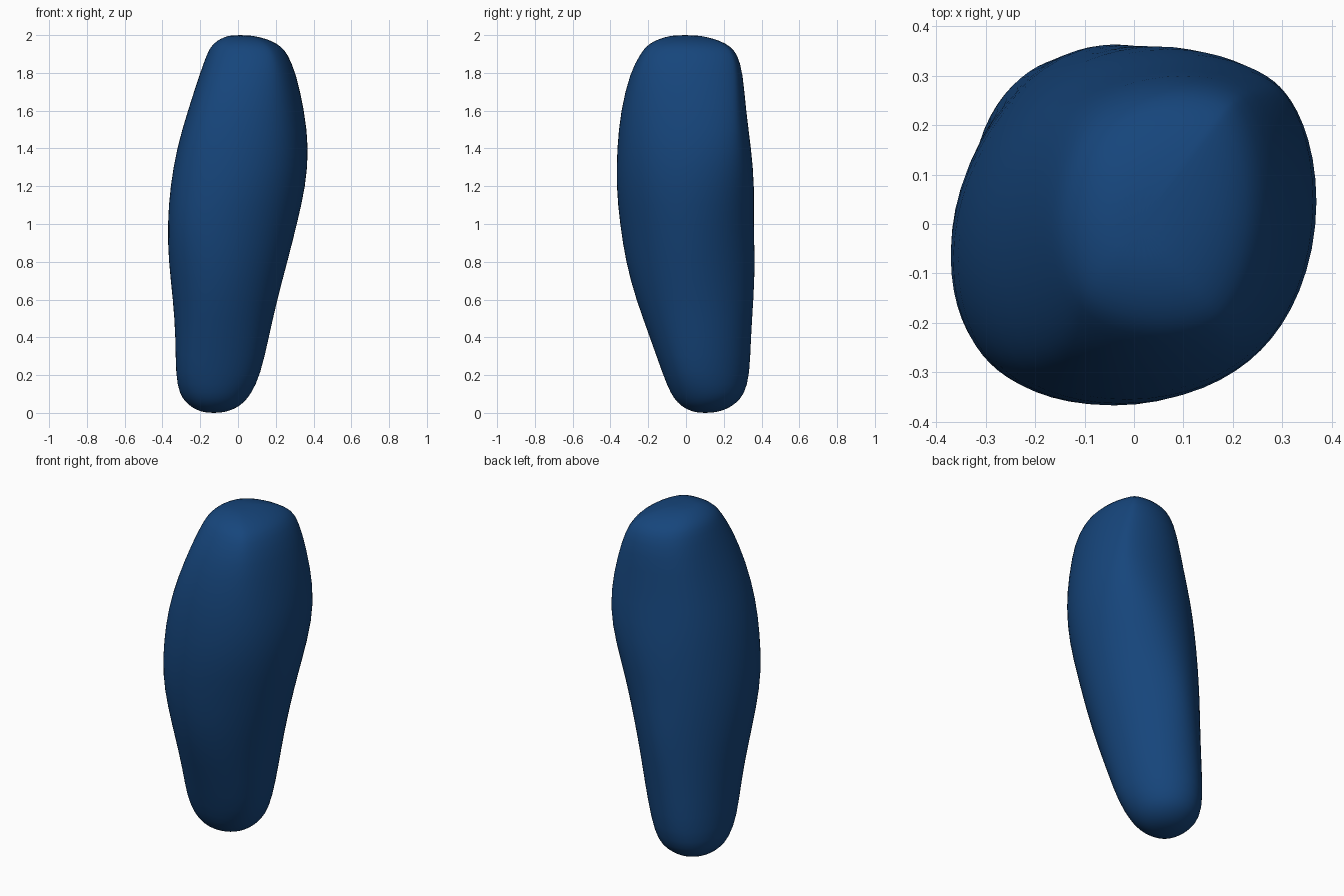
import bpy, bmesh
from math import cos, sin, pi

if "Cube" in bpy.data.objects:
    bpy.data.objects.remove(bpy.data.objects["Cube"])

SEG = 32
# height, then reach of the outline towards 8 compass directions (+x, +x+y, +y, ... counter-clockwise)
RINGS = [
    (0.10, .07, .185, .31, .36, .31, .21, .08, .03),
    (0.20, .12, .215, .34, .377, .33, .255, .12, .09),
    (0.40, .165, .245, .345, .37, .33, .29, .19, .15),
    (0.60, .21, .27, .36, .363, .345, .335, .265, .21),
    (0.80, .265, .30, .37, .358, .37, .38, .32, .265),
    (1.00, .315, .335, .36, .35, .375, .412, .35, .31),
    (1.20, .36, .385, .365, .335, .36, .407, .37, .355),
    (1.40, .375, .417, .345, .315, .325, .39, .365, .372),
    (1.60, .35, .40, .315, .278, .265, .345, .345, .36),
    (1.80, .305, .36, .30, .245, .20, .27, .295, .33),
    (1.90, .26, .325, .27, .21, .165, .21, .24, .285),
]


def outline(reach):
    """Smooth closed curve touching the eight given reaches."""
    n = len(reach)
    terms = []
    for k in range(5):
        w = (1 if k in (0, 4) else 2) / n
        damp = (1, 1, 1, .8, .7)[k]
        a = w * damp * sum(r * cos(k * i * pi / 4) for i, r in enumerate(reach))
        b = w * damp * sum(r * sin(k * i * pi / 4) for i, r in enumerate(reach))
        terms.append((k, a, b))
    pts = []
    for s in range(SEG):
        t = 2 * pi * s / SEG
        h = sum(a * cos(k * t) + b * sin(k * t) for k, a, b in terms)
        d = sum(k * (b * cos(k * t) - a * sin(k * t)) for k, a, b in terms)
        pts.append((h * cos(t) - d * sin(t), h * sin(t) + d * cos(t)))
    return pts


def shrink(pts, centre, f):
    return [(centre[0] + (x - centre[0]) * f, centre[1] + (y - centre[1]) * f) for x, y in pts]


# Stack of outlines with rounded caps
layers = [(r[0], outline(r[1:])) for r in RINGS]
foot, head = layers[0][1], layers[-1][1]
foot_c, head_c = (-.13, .10), (0, -.01)
bottom = [(z, shrink(foot, foot_c, f)) for z, f in ((0, .15), (.008, .38), (.025, .6), (.055, .81))]
top = [(z, shrink(head, head_c, f)) for z, f in ((1.94, .87), (1.97, .68), (1.99, .44), (2.0, .2))]
layers = bottom + layers + top

bm = bmesh.new()
loops = [[bm.verts.new((x, y, z)) for x, y in pts] for z, pts in layers]
for lo, hi in zip(loops, loops[1:]):
    for i in range(SEG):
        j = (i + 1) % SEG
        bm.faces.new((lo[i], lo[j], hi[j], hi[i]))
bm.faces.new(loops[0][::-1])
bm.faces.new(loops[-1])
mesh = bpy.data.meshes.new("limb_body")
bm.to_mesh(mesh)
bm.free()
body = bpy.data.objects.new("limb_body", mesh)
bpy.context.collection.objects.link(body)

# Soft surface
sub = body.modifiers.new("soften", 'SUBSURF')
sub.levels = sub.render_levels = 1
for p in mesh.polygons:
    p.use_smooth = True

mat = bpy.data.materials.new("navy")
mat.diffuse_color = (0.008, 0.06, 0.2, 1)
mat.use_nodes = True
mat.node_tree.nodes["Principled BSDF"].inputs["Base Color"].default_value = mat.diffuse_color
mesh.materials.append(mat)
